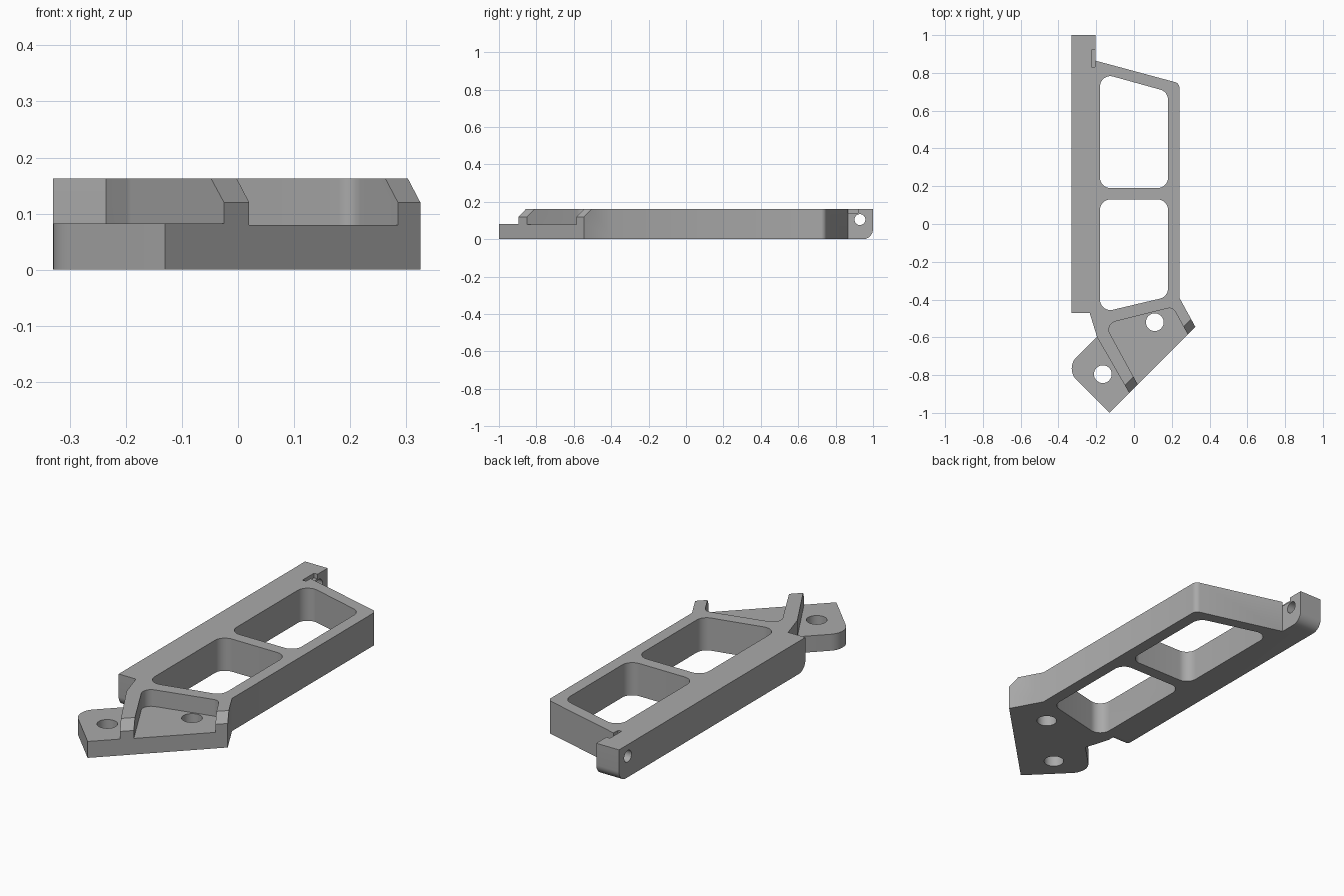
import bpy, bmesh, math
from mathutils import Vector, Matrix

cube = bpy.data.objects.get("Cube")
if cube:
    bpy.data.objects.remove(cube)

grey = bpy.data.materials.new("machined grey")
grey.use_nodes = True
colour = (0.4, 0.4, 0.4, 1)
grey.diffuse_color = colour
grey.node_tree.nodes["Principled BSDF"].inputs["Base Color"].default_value = colour

TOP, FLOOR = 0.163, 0.08
cutters = []


def rounded(corners):
    """Corners are (x, y, radius); returns the filleted outline."""
    out = []
    for i, (x, y, r) in enumerate(corners):
        p = Vector((x, y))
        if r == 0:
            out.append(p)
            continue
        a = (Vector(corners[i - 1][:2]) - p).normalized()
        b = (Vector(corners[(i + 1) % len(corners)][:2]) - p).normalized()
        half = a.angle(b) / 2
        start, end = p + a * r / math.tan(half), p + b * r / math.tan(half)
        centre = p + (a + b).normalized() * r / math.sin(half)
        u, v = start - centre, end - centre
        sweep, steps = u.angle(v), 10
        for k in range(steps + 1):
            t = k / steps
            out.append(centre + (u * math.sin((1 - t) * sweep)
                                 + v * math.sin(t * sweep)) / math.sin(sweep))
    return out


def prism(name, corners, low, high, matrix=Matrix()):
    bm = bmesh.new()
    face = bm.faces.new([bm.verts.new((p.x, p.y, low)) for p in rounded(corners)])
    moved = bmesh.ops.extrude_face_region(bm, geom=[face])["geom"]
    bmesh.ops.translate(bm, vec=(0, 0, high - low),
                        verts=[v for v in moved if isinstance(v, bmesh.types.BMVert)])
    bm.transform(matrix)
    bmesh.ops.recalc_face_normals(bm, faces=bm.faces)
    mesh = bpy.data.meshes.new(name)
    bm.to_mesh(mesh)
    bm.free()
    mesh.materials.append(grey)
    obj = bpy.data.objects.new(name, mesh)
    bpy.context.collection.objects.link(obj)
    return obj


def disc(x, y, r):
    return [(x + sx * r, y + sy * r, r * 0.999)
            for sx, sy in ((-1, -1), (1, -1), (1, 1), (-1, 1))]


def combine(tool, operation):
    mod = frame.modifiers.new(tool.name, "BOOLEAN")
    mod.operation, mod.solver, mod.object = operation, "EXACT", tool
    tool.hide_render = True
    cutters.append(tool)


# Maps profile (y, z) plus depth to world (y, z, x)
along_x = Matrix(((0, 0, 1, 0), (1, 0, 0, 0), (0, 1, 0, 0), (0, 0, 0, 1)))

# Main frame outline with the two struts
frame = prism("bracket_frame", [
    (-0.25, 0.86, 0), (-0.205, 0.865, 0), (0.24, 0.745, 0.03), (0.24, -0.39, 0),
    (0.325, -0.545, 0), (-0.025, -0.895, 0), (-0.195, -0.6, 0.08),
    (-0.235, -0.47, 0)], 0, TOP)

# Side rail with rounded lower ends, and the mounting foot
combine(prism("side_rail", [(-0.47, 0, 0.05), (1, 0, 0.055), (1, TOP, 0),
                            (-0.47, TOP, 0)], -0.33, -0.205, along_x), "UNION")
combine(prism("mounting_foot", [
    (-0.13, -1, 0), (0.325, -0.545, 0), (0.2, -0.5, 0), (-0.1, -0.5, 0),
    (-0.365, -0.765, 0.085)], 0, FLOOR + 0.002), "UNION")

# Two windows
combine(prism("rear_window", [(-0.18, 0.19, 0.055), (0.18, 0.19, 0.055),
                              (0.18, 0.7, 0.055), (-0.18, 0.8, 0.055)],
              -0.1, 0.3), "DIFFERENCE")
combine(prism("front_window", [(-0.18, -0.47, 0.055), (0.18, -0.385, 0.055),
                               (0.18, 0.13, 0.055), (-0.18, 0.13, 0.055)],
              -0.1, 0.3), "DIFFERENCE")

# Open pocket between the struts
combine(prism("pocket", [(-0.155, -0.53, 0.045), (0.205, -0.44, 0.035),
                         (0.285, -0.585, 0), (0.33, -0.67, 0), (0.07, -0.95, 0),
                         (0.02, -0.85, 0)], FLOOR, 0.3), "DIFFERENCE")

# Sloped strut ends, cut along the diagonal front edge
s = math.sqrt(0.5)
diagonal = Matrix(((s, 0, s, 0.15), (-s, 0, s, -0.72), (0, 1, 0, 0), (0, 0, 0, 1)))
combine(prism("strut_slope", [(0, 0.12, 0), (0.1, 0.12, 0), (0.1, 0.3, 0),
                              (-0.045, 0.3, 0), (-0.045, TOP, 0)],
              -0.4, 0.4, diagonal), "DIFFERENCE")

# Foot bolt holes
for label, x, y in (("right", -0.165, -0.795), ("left", 0.11, -0.52)):
    combine(prism(label + "_foot_hole", disc(x, y, 0.047), -0.1, 0.3), "DIFFERENCE")

# Cross holes through the rail, the front one counterbored
for label, y in (("rear", 0.93), ("front", -0.11)):
    combine(prism(label + "_rail_hole", disc(y, 0.105, 0.029),
                  -0.4, -0.15, along_x), "DIFFERENCE")
combine(prism("counterbore", disc(-0.11, 0.105, 0.043), -0.2, -0.1, along_x),
        "DIFFERENCE")

# Small relief beside the rear hole
combine(prism("relief", [(-0.225, 0.83, 0), (-0.207, 0.83, 0), (-0.2, 0.92, 0),
                         (-0.225, 0.92, 0)], 0.14, 0.3), "DIFFERENCE")

# Bake the booleans and drop the tools
bpy.context.view_layer.update()
graph = bpy.context.evaluated_depsgraph_get()
result = bpy.data.meshes.new_from_object(frame.evaluated_get(graph))
frame.modifiers.clear()
frame.data = result
for tool in cutters:
    bpy.data.objects.remove(tool)
result.materials.clear()
result.materials.append(grey)
for poly in result.polygons:
    poly.material_index = 0

bpy.ops.object.select_all(action="DESELECT")
frame.select_set(True)
bpy.context.view_layer.objects.active = frame
bpy.ops.object.shade_smooth_by_angle(angle=math.radians(30))
